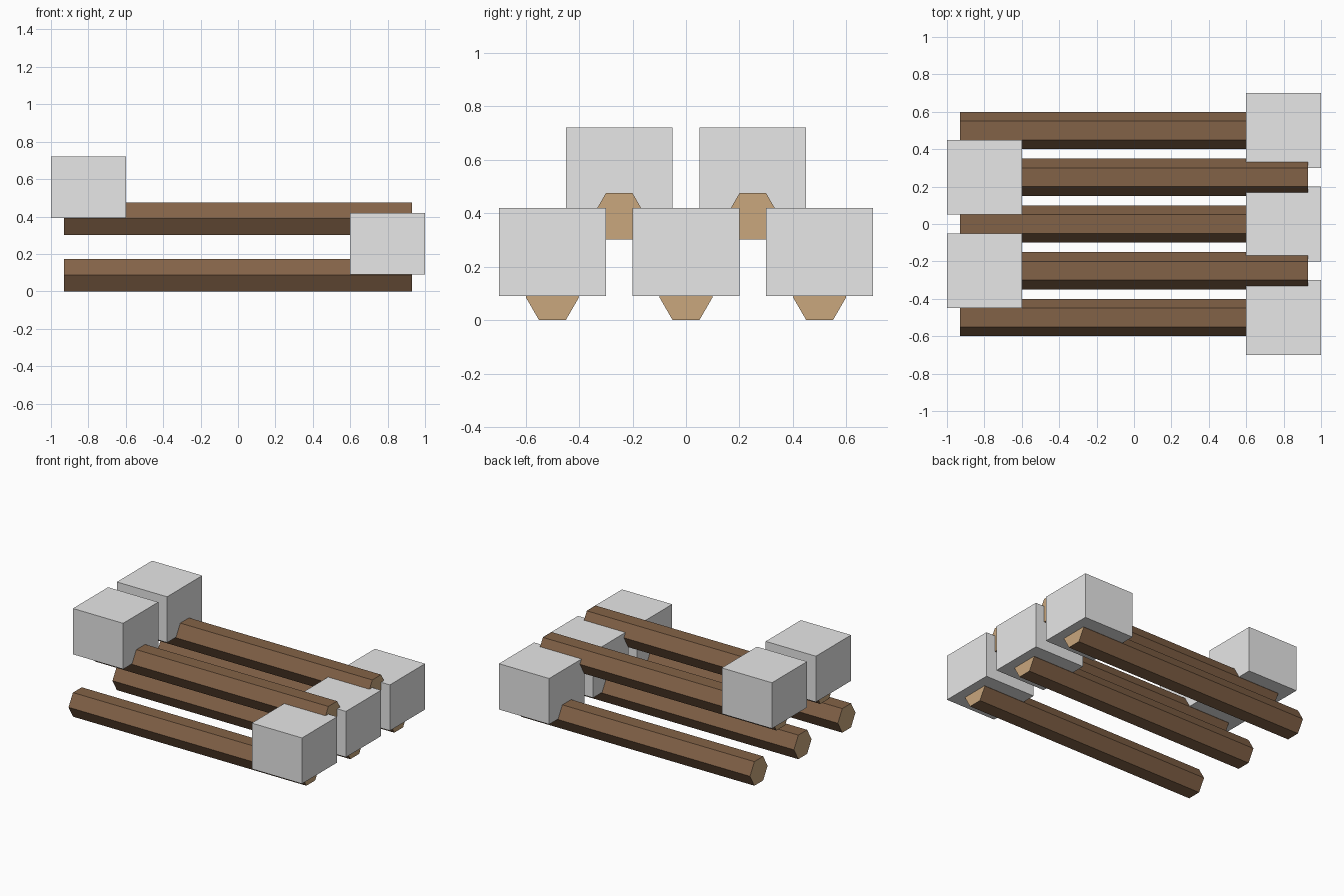
import bpy, bmesh, math

if "Cube" in bpy.data.objects:
    bpy.data.objects.remove(bpy.data.objects["Cube"])


def material(name, rgb):
    m = bpy.data.materials.new(name)
    m.diffuse_color = (*rgb, 1)
    m.use_nodes = True
    m.node_tree.nodes["Principled BSDF"].inputs["Base Color"].default_value = m.diffuse_color
    return m


BARK = material("brown_bark", (0.226, 0.123, 0.063))
CUT_WOOD = material("tan_cut_wood", (0.586, 0.385, 0.205))
STONE = material("grey_stone", (0.8, 0.8, 0.8))

LOG_RADIUS, LOG_LENGTH = 0.1, 1.86
LOG_HALF_HEIGHT = LOG_RADIUS * math.cos(math.pi / 6)


def add_log(name, y, z):
    """Six-sided log along x, flat side up, with pale cut ends."""
    ring = [(y + LOG_RADIUS * math.cos(k * math.pi / 3),
             z + LOG_RADIUS * math.sin(k * math.pi / 3)) for k in range(6)]
    bm = bmesh.new()
    end = bm.faces.new([bm.verts.new((-LOG_LENGTH / 2, py, pz)) for py, pz in ring])
    result = bmesh.ops.extrude_face_region(bm, geom=[end], use_keep_orig=True)
    moved = [g for g in result["geom"] if isinstance(g, bmesh.types.BMVert)]
    bmesh.ops.translate(bm, verts=moved, vec=(LOG_LENGTH, 0, 0))
    bmesh.ops.recalc_face_normals(bm, faces=bm.faces)
    for f in bm.faces:
        f.material_index = 1 if abs(f.normal.x) > 0.9 else 0
    mesh = bpy.data.meshes.new(name)
    bm.to_mesh(mesh)
    bm.free()
    mesh.materials.append(BARK)
    mesh.materials.append(CUT_WOOD)
    bpy.context.collection.objects.link(bpy.data.objects.new(name, mesh))


def add_block(name, x, y, z):
    bpy.ops.mesh.primitive_cube_add(size=1, location=(x, y, z))
    block = bpy.context.object
    block.name = name
    block.scale = (0.4, 0.4, 0.33)
    block.data.materials.append(STONE)


# Lower layer: three logs, blocks at the right end
for i, y in enumerate((-0.5, 0, 0.5)):
    add_log(f"lower_log_{i + 1}", y, LOG_HALF_HEIGHT)
    add_block(f"lower_end_block_{i + 1}", 0.8, y, 0.255)

# Upper layer: two logs between them, blocks at the left end
for i, y in enumerate((-0.25, 0.25)):
    add_log(f"upper_log_{i + 1}", y, LOG_HALF_HEIGHT + 0.302)
    add_block(f"upper_end_block_{i + 1}", -0.8, y, 0.557)
